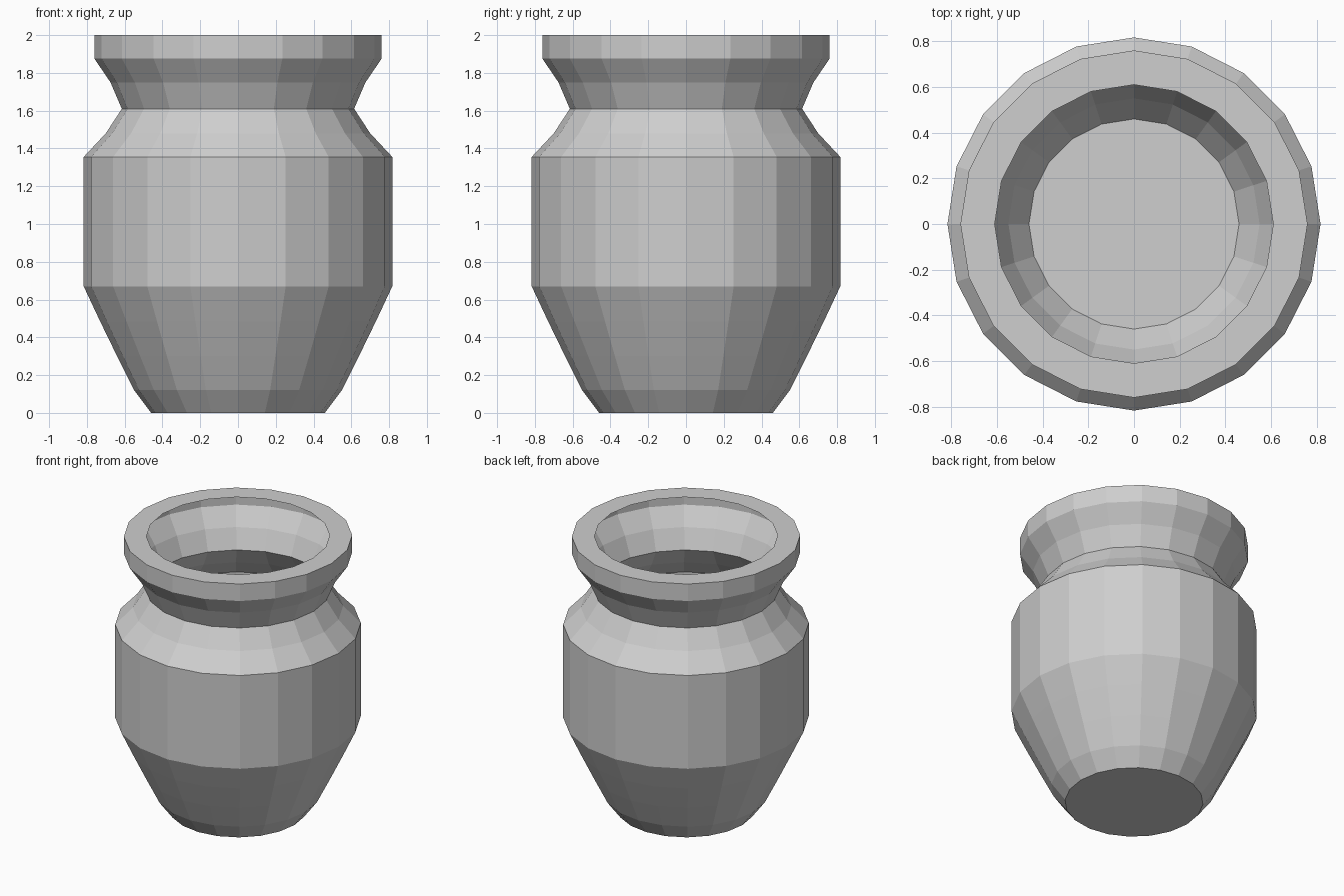
import bpy, bmesh, math

cube = bpy.data.objects.get("Cube")
if cube:
    bpy.data.objects.remove(cube, do_unlink=True)

SIDES = 20
# Profile as (radius, height): base, tapered belly, shoulder, neck, collar, rim lip
PROFILE = [(0.46, 0), (0.55, 0.12), (0.64, 0.3), (0.73, 0.485), (0.817, 0.67),
           (0.817, 1.355), (0.70, 1.48), (0.615, 1.61), (0.675, 1.75),
           (0.76, 1.875), (0.76, 2), (0.61, 2)]

# Plain grey clay
clay = bpy.data.materials.new("grey_clay")
clay.use_nodes = True
grey = (0.62, 0.62, 0.62, 1)
clay.diffuse_color = grey
clay.node_tree.nodes["Principled BSDF"].inputs["Base Color"].default_value = grey


def ring(bm, radius, height):
    angles = [math.tau * i / SIDES for i in range(SIDES)]
    return [bm.verts.new((radius * math.cos(a), radius * math.sin(a), height))
            for a in angles]


# Thin-walled pot: closed floor, open mouth
bm = bmesh.new()
rings = [ring(bm, r, z) for r, z in PROFILE]
bm.faces.new(rings[0][::-1])
for low, high in zip(rings, rings[1:]):
    for i in range(SIDES):
        j = (i + 1) % SIDES
        bm.faces.new((low[i], low[j], high[j], high[i]))

mesh = bpy.data.meshes.new("pot")
bm.to_mesh(mesh)
bm.free()
mesh.materials.append(clay)
pot = bpy.data.objects.new("pot", mesh)
bpy.context.collection.objects.link(pot)
